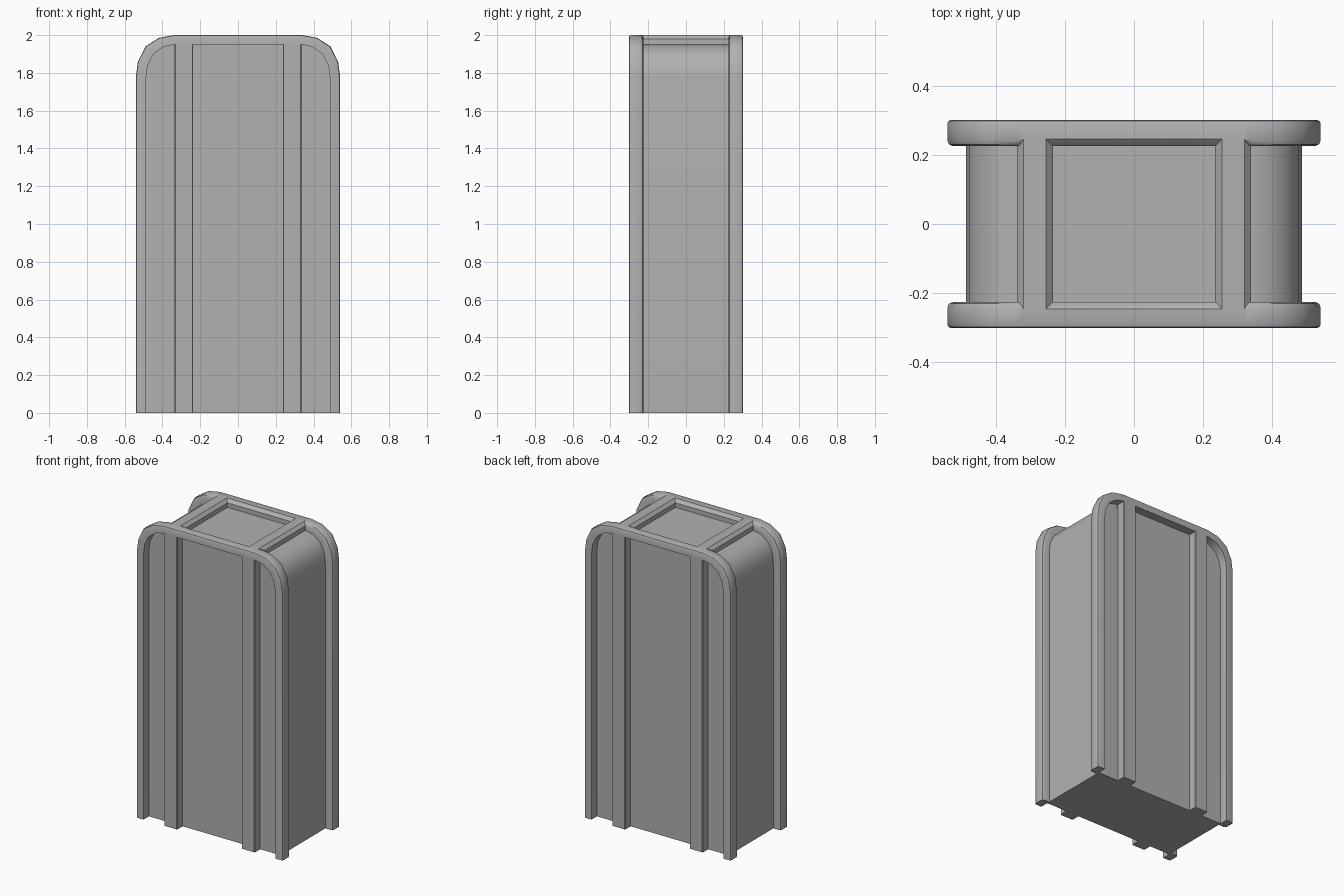
import bpy, bmesh, math

if "Cube" in bpy.data.objects:
    bpy.data.objects.remove(bpy.data.objects["Cube"])

# Right half of the arch: outer rim line and the inset body line (x, z)
OUTER = [(.541, 0), (.541, 1.775), (.53, 1.86), (.49, 1.94), (.42, 1.985),
         (.34, 2), (.32, 2)]
INNER = [(.487, 0), (.487, 1.77), (.478, 1.84), (.447, 1.9), (.395, 1.937),
         (.34, 1.95), (.32, 1.95)]

# Dark grey for the whole model
GREY = bpy.data.materials.new("dark_grey")
GREY.diffuse_color = (.44, .44, .44, 1)
GREY.use_nodes = True
GREY.node_tree.nodes["Principled BSDF"].inputs["Base Color"].default_value = GREY.diffuse_color


def full(half):
    return half + [(-x, z) for x, z in reversed(half)]


def loft(name, rings, smooth=True):
    """Join equal closed rings of points into a capped solid."""
    bm = bmesh.new()
    rows = [[bm.verts.new(p) for p in ring] for ring in rings]
    n = len(rows[0])
    for a, b in zip(rows, rows[1:]):
        for i in range(n):
            j = (i + 1) % n
            bm.faces.new((a[i], a[j], b[j], b[i]))
    bm.faces.new(rows[0])
    bm.faces.new(rows[-1])
    bmesh.ops.recalc_face_normals(bm, faces=bm.faces)
    mesh = bpy.data.meshes.new(name)
    bm.to_mesh(mesh)
    bm.free()
    mesh.materials.append(GREY)
    ob = bpy.data.objects.new(name, mesh)
    bpy.context.collection.objects.link(ob)
    if smooth:
        bpy.ops.object.select_all(action='DESELECT')
        bpy.context.view_layer.objects.active = ob
        ob.select_set(True)
        bpy.ops.object.shade_smooth_by_angle(angle=math.radians(35))
    return ob


# Inset arched body
loft("body", [[(x, y, z) for x, z in full(INNER)] for y in (-.245, .245)])

# Rim cross-sections: (fraction from inner to outer line, distance from centre)
outside = [(1, .292), (.94, .299), (.8, .302), (0, .302)]
rounded = [(0, .226), (.72, .226), (.92, .231), (1, .241)] + outside
# Along the middle of the top the inner edge has a wide chamfer
chamfered = [(0, .226), (.6, .226), (.8, .236), (1, .246)] + outside

for side, label in ((-1, "front"), (1, "back")):
    rings = []
    for (ox, oz), (ix, iz) in zip(full(OUTER), full(INNER)):
        section = chamfered if abs(ox) < .33 else rounded
        rings.append([(ix + (ox - ix) * t, side * y, iz + (oz - iz) * t)
                      for t, y in section])
    loft(label + "_rim", rings)

    # Vertical ribs on the panel, running up into the rim
    for sx, lr in ((-1, "left"), (1, "right")):
        rib = [(.238, .23), (.238, .298), (.242, .302),
               (.331, .302), (.335, .298), (.335, .23)]
        loft(f"{label}_{lr}_rib",
             [[(sx * x, side * y, z) for x, y in rib] for z in (0, 1.96)])

# Chamfered ribs across the top
for sx, lr in ((-1, "left"), (1, "right")):
    rib = [(.235, 1.92), (.235, 1.98), (.255, 2), (.32, 2), (.34, 1.98), (.34, 1.92)]
    loft(f"top_{lr}_rib",
         [[(sx * x, y, z) for x, z in rib] for y in (-.246, .246)], False)
